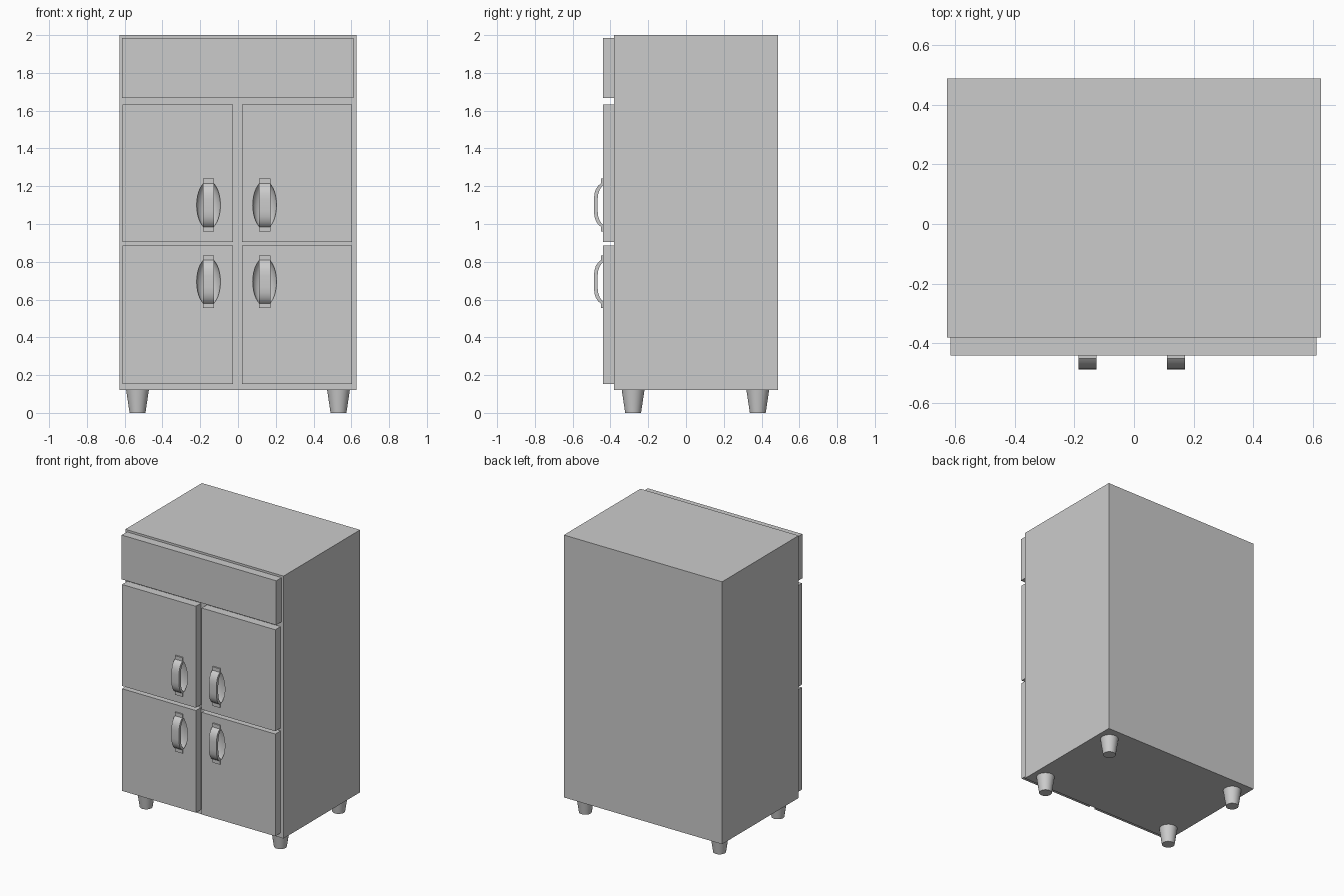
import bpy, bmesh, math
from mathutils import Matrix

if "Cube" in bpy.data.objects:
    bpy.data.objects.remove(bpy.data.objects["Cube"])


def make_object(name, bm, smooth=False):
    bmesh.ops.recalc_face_normals(bm, faces=bm.faces)
    mesh = bpy.data.meshes.new(name)
    bm.to_mesh(mesh)
    bm.free()
    ob = bpy.data.objects.new(name, mesh)
    bpy.context.collection.objects.link(ob)
    if smooth:
        shade(ob)
    return ob


def shade(ob):
    bpy.ops.object.select_all(action='DESELECT')
    bpy.context.view_layer.objects.active = ob
    ob.select_set(True)
    bpy.ops.object.shade_smooth_by_angle(angle=math.radians(35))


def box(name, x0, x1, y0, y1, z0, z1):
    bm = bmesh.new()
    bmesh.ops.create_cube(bm, size=1)
    bm.transform(Matrix.Translation(((x0 + x1) / 2, (y0 + y1) / 2, (z0 + z1) / 2))
                 @ Matrix.Diagonal((x1 - x0, y1 - y0, z1 - z0, 1)))
    return make_object(name, bm)


FACE, FRONT = -0.44, -0.38


def recess(door, x, z):
    # scooped elliptical finger hollow behind the handle
    bm = bmesh.new()
    bmesh.ops.create_uvsphere(bm, u_segments=32, v_segments=16, radius=1)
    bm.transform(Matrix.Translation((x, FACE, z)) @ Matrix.Diagonal((0.063, 0.05, 0.127, 1)))
    cutter = make_object("recess_cutter", bm)
    cutter.hide_render = True
    mod = door.modifiers.new("recess", 'BOOLEAN')
    mod.operation, mod.object, mod.solver = 'DIFFERENCE', cutter, 'EXACT'
    bpy.context.view_layer.objects.active = door
    bpy.ops.object.modifier_apply(modifier=mod.name)
    bpy.data.objects.remove(cutter)
    shade(door)


def handle(name, x, z):
    # bowed strap: half profile (y, z), mirrored, then extruded across its width
    outer = [(-0.487, 0.03), (-0.485, 0.06), (-0.477, 0.085), (-0.464, 0.104),
             (-0.450, 0.115), (-0.450, 0.14), (-0.438, 0.14)]
    inner = [(-0.438, 0.105), (-0.446, 0.098), (-0.458, 0.08), (-0.465, 0.058), (-0.468, 0.03)]
    half = outer + inner
    profile = half + [(y, -h) for y, h in reversed(half)]
    bm = bmesh.new()
    face = bm.faces.new([bm.verts.new((x - 0.03, y, z + h)) for y, h in profile])
    new = bmesh.ops.extrude_face_region(bm, geom=[face])
    bmesh.ops.translate(bm, vec=(0.06, 0, 0),
                        verts=[v for v in new["geom"] if isinstance(v, bmesh.types.BMVert)])
    make_object(name, bm, True)


# cabinet body and top panel
box("body", -0.627, 0.627, FRONT, 0.487, 0.12, 2.0)
box("top_panel", -0.614, 0.611, FACE, FRONT, 1.668, 1.985)

# four doors with recesses and handles
for side, x0, x1, hx in (("left", -0.611, -0.026, -0.156), ("right", 0.02, 0.604, 0.141)):
    for level, z0, z1, hz in (("upper", 0.905, 1.632, 1.10), ("lower", 0.153, 0.885, 0.694)):
        door = box(f"{level}_{side}_door", x0, x1, FACE, FRONT, z0, z1)
        recess(door, hx, hz)
        handle(f"{level}_{side}_handle", hx, hz)

# tapered feet
for side, x in (("left", -0.532), ("right", 0.532)):
    for end, y in (("front", -0.28), ("back", 0.38)):
        bm = bmesh.new()
        bmesh.ops.create_cone(bm, cap_ends=True, segments=32, radius1=0.042, radius2=0.06, depth=0.12)
        bm.transform(Matrix.Translation((x, y, 0.06)))
        make_object(f"{end}_{side}_foot", bm, True)
